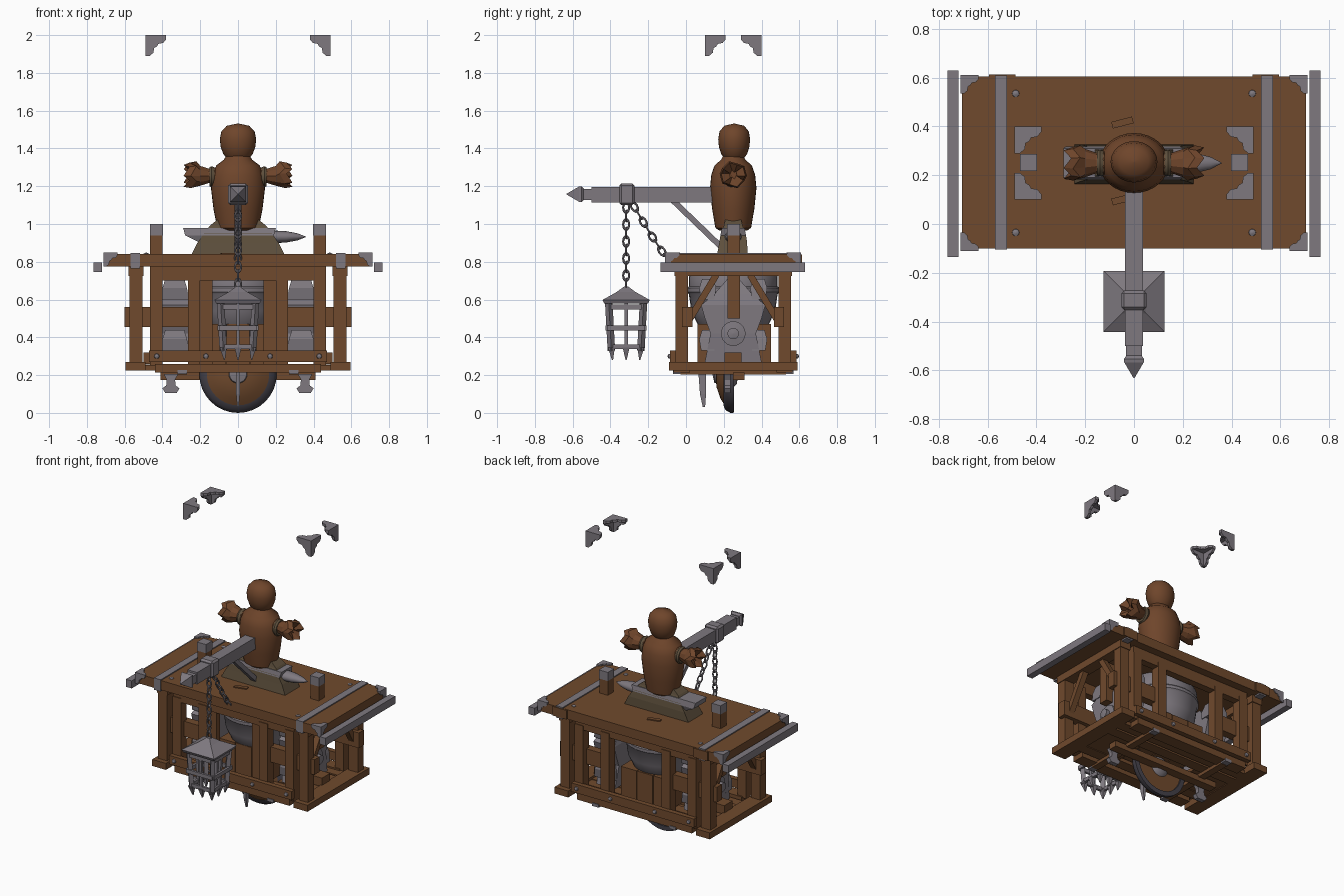
import bpy, bmesh, math
from mathutils import Vector, Matrix

if "Cube" in bpy.data.objects:
    bpy.data.objects.remove(bpy.data.objects["Cube"])


def material(name, r, g, b):
    m = bpy.data.materials.new(name)
    m.use_nodes = True
    m.diffuse_color = (r, g, b, 1)
    m.node_tree.nodes["Principled BSDF"].inputs["Base Color"].default_value = (r, g, b, 1)
    return m


WOOD = material("brown wood", .162, .068, .026)
LEATHER = material("red brown leather", .158, .06, .024)
METAL = material("grey metal", .21, .19, .213)
DARK = material("dark iron", .06, .055, .07)
STUMP = material("olive bark", .112, .08, .046)
MID = .25  # centre of the bench in depth


def finish(name, mat, bm, smooth=False):
    bmesh.ops.recalc_face_normals(bm, faces=bm.faces)
    me = bpy.data.meshes.new(name)
    bm.to_mesh(me)
    bm.free()
    me.materials.append(mat)
    ob = bpy.data.objects.new(name, me)
    bpy.context.collection.objects.link(ob)
    if smooth:
        bpy.ops.object.select_all(action='DESELECT')
        ob.select_set(True)
        bpy.context.view_layer.objects.active = ob
        bpy.ops.object.shade_smooth_by_angle(angle=math.radians(40))
    return ob


def box(name, mat, xs, ys, zs):
    bm = bmesh.new()
    lo, hi = Vector((xs[0], ys[0], zs[0])), Vector((xs[1], ys[1], zs[1]))
    size = [abs(v) for v in hi - lo]
    bmesh.ops.create_cube(bm, size=1, matrix=Matrix.Translation((lo + hi) / 2) @ Matrix.Diagonal((*size, 1)))
    return finish(name, mat, bm)


def bar(name, mat, p, q, w, d):
    """Rectangular bar between two points."""
    p, q = Vector(p), Vector(q)
    rot = (q - p).to_track_quat('Z', 'Y').to_matrix().to_4x4()
    bm = bmesh.new()
    bmesh.ops.create_cube(bm, size=1, matrix=Matrix.Translation((p + q) / 2) @ rot
                          @ Matrix.Diagonal((w, d, (q - p).length, 1)))
    return finish(name, mat, bm)


def loft(name, mat, sections):
    """Stack of rectangles (cx, cy, z, half x, half y)."""
    bm = bmesh.new()
    rings = [[bm.verts.new((cx + a * hx, cy + b * hy, z)) for a, b in ((-1, -1), (1, -1), (1, 1), (-1, 1))]
             for cx, cy, z, hx, hy in sections]
    for lo, hi in zip(rings, rings[1:]):
        for i in range(4):
            bm.faces.new((lo[i], lo[i - 3], hi[i - 3], hi[i]))
    bm.faces.new(rings[0])
    bm.faces.new(rings[-1])
    return finish(name, mat, bm)


def lathe(name, mat, profile, at, axis=(0, 0, 1), squash=1, segs=24, smooth=True, caps=True):
    """Spin (radius, height) points about an axis through a point."""
    bm = bmesh.new()
    rings = [[bm.verts.new((max(r, .001) * math.cos(math.tau * i / segs),
                            max(r, .001) * squash * math.sin(math.tau * i / segs), h))
              for i in range(segs)] for r, h in profile]
    for lo, hi in zip(rings, rings[1:]):
        for i in range(segs):
            bm.faces.new((lo[i - 1], lo[i], hi[i], hi[i - 1]))
    if caps:
        bm.faces.new(rings[0])
        bm.faces.new(rings[-1])
    bmesh.ops.remove_doubles(bm, verts=bm.verts, dist=.00001)
    rot = Vector(axis).to_track_quat('Z', 'Y').to_matrix().to_4x4() if axis[2] == 0 else Matrix()
    bm.transform(Matrix.Translation(at) @ rot)
    return finish(name, mat, bm, smooth)


def corner_bracket(name, corner, sx, sy, size):
    """Three lobed plates meeting at an upper corner."""
    outline = [(0, 0), (1, 0), (1, .2), (.85, .38), (.62, .42), (.55, .55), (.42, .62), (.38, .85), (.2, 1), (0, 1)]
    bm = bmesh.new()
    for k in range(3):
        layers = []
        for t in (0, .16):
            layer = []
            for u, v in outline:
                c = [u, v, t]
                c = c[k:] + c[:k]
                layer.append(bm.verts.new((corner[0] - sx * size * c[0], corner[1] - sy * size * c[1],
                                           corner[2] - size * c[2])))
            bm.faces.new(layer)
            layers.append(layer)
        for i in range(len(outline)):
            bm.faces.new((layers[0][i - 1], layers[0][i], layers[1][i], layers[1][i - 1]))
    return finish(name, METAL, bm)


def chain(name, p, q, count):
    p, q = Vector(p), Vector(q)
    step = (q - p) / count
    for i in range(count):
        bpy.ops.mesh.primitive_torus_add(major_segments=12, minor_segments=6, major_radius=.016, minor_radius=.0055)
        link = bpy.context.object
        link.name = name
        link.data.materials.append(METAL)
        turn = Matrix.Rotation(i % 2 * math.pi / 2, 4, 'Y')
        link.matrix_world = (Matrix.Translation(p + step * (i + .5)) @ step.to_track_quat('Y', 'X').to_matrix().to_4x4()
                             @ turn @ Matrix.Diagonal((1, 1.6, 1, 1)))


def span(a, b, s):
    return (a * s, b * s)


def depth(a, b, s):
    """Depth range mirrored about the bench centre, front when s is 1."""
    return (a, b) if s > 0 else (2 * MID - a, 2 * MID - b)


# Table top, legs and rails
box("table_top", WOOD, (-.705, .705), (-.1, .605), (.775, .84))
for s in (1, -1):
    box("side_rod", METAL, span(.72, .765, s), (-.135, .63), (.745, .797))
    box("top_strap", METAL, span(.52, .57, s), (-.105, .608), (.765, .847))
    box("strap_block", WOOD, span(.485, .595, s), (.6, .614), (.775, .838))
    box("post_wood", WOOD, span(.4, .465, s), (.22, .285), (.5, .94))
    box("post_cap", METAL, span(.398, .467, s), (.218, .287), (.94, 1))
    box("side_rail", WOOD, span(.49, .595, s), (-.09, .59), (.225, .27))
    box("side_apron", WOOD, span(.5, .58, s), (-.06, .56), (.725, .775))
    for f in (1, -1):
        corner_bracket("table_corner", (.712 * s, MID - .36 * f, .85), s, -f, .075)
        corner_bracket("floating_corner", (.49 * s, MID - .15 * f, 2), s, -f, .11)
        lathe("table_nail", METAL, [(.015, 0), (.014, .003), (.004, .008)], (.485 * s, MID - .285 * f, .84), segs=10)
        box("corner_leg", WOOD, span(.505, .575, s), depth(-.055, .01, f), (.25, .73))
        box("outer_leg", WOOD, span(.4, .465, s), depth(-.055, .01, f), (.25, .73))
        box("inner_leg", WOOD, span(.2, .265, s), depth(-.055, .01, f), (.25, .73))
        box("cross_plank", WOOD, span(.24, .6, s), depth(-.02, .035, f), (.455, .56))
        bar("knee_brace", WOOD, (.54 * s, MID - .24 * f, .48), (.54 * s, MID - .09 * f, .73), .04, .035)
        box("under_bracket", METAL, span(.27, .32, s), depth(-.07, -.03, f), (.205, .226))
        for x in (.43, .17):
            lathe("rail_bolt", METAL, [(.014, 0), (.012, .008), (0, .014)], (x * s, MID - .335 * f, .3), (0, -f, 0), segs=10)
for f in (1, -1):
    box("long_apron", WOOD, (-.465, .465), depth(-.05, 0, f), (.7, .775))
    box("long_rail", WOOD, (-.47, .47), depth(-.085, -.05, f), (.27, .33))
    box("floor_edge", WOOD, (-.44, .44), depth(-.065, .02, f), (.215, .26))
for y in (.1, .415):
    bar("wood_chip", WOOD, (-.09, y - .01, .841), (-.005, y + .012, .841), .028, .012)

# Floor planks and under frame
for y in (.045, .33, .42):
    box("floor_plank", WOOD, (-.49, .49), (y, y + .075), (.225, .25))
box("under_plank", WOOD, (-.41, .41), (.25, .31), (.175, .215))
for s in (1, -1):
    box("floor_end", WOOD, span(.22, .49, s), (.12, .33), (.23, .255))
    box("floor_joist", WOOD, span(.27, .32, s), (-.03, .53), (.203, .226))
    box("front_upright", WOOD, span(.135, .2, s), (-.04, -.005), (.25, .72))
    loft("hanging_claw", METAL, [(.355 * s, .22, z, hx, .015) for z, hx in
                                 ((.105, .03), (.13, .045), (.145, .025), (.175, .022), (.205, .038))])

# Hanging round shield with rim, strap and back plate
lathe("shield_face", WOOD, [(.18, .0), (.18, .03), (.13, .062), (.07, .083), (0, .09)], (0, .245, .205), (0, -1, 0), segs=32)
lathe("shield_rim", DARK, [(.172, -.01), (.204, -.008), (.205, .01), (.19, .036), (.165, .047), (.172, -.01)],
      (0, .245, .205), (0, -1, 0), segs=32, caps=False)
lathe("shield_boss", METAL, [(.055, .07), (.045, .095), (0, .105)], (0, .245, .205), (0, -1, 0))
lathe("shield_back_plate", METAL, [(.07, 0), (.05, .02), (0, .025)], (0, .25, .205), (0, 1, 0))
loft("hanging_blade", METAL, [(0, .095, .03, .004, .006), (0, .09, .1, .01, .016), (0, .085, .25, .01, .022)])

# Cauldron on a plank chest
lathe("cauldron", METAL, [(.12, .4), (.18, .45), (.222, .54), (.235, .63), (.245, .64), (.245, .66),
                           (.235, .67), (.235, .72), (.21, .77)], (0, MID, 0), segs=32)
for x in (-.125, 0, .125):
    box("chest_plank", WOOD, (x - .06, x + .06), (.06, .45), (.26, .47))

# Armour stored at both ends
for s in (1, -1):
    cx = .335 * s
    loft("breastplate", METAL, [(cx, MID, .27, .07, .15), (cx, MID, .42, .08, .12), (cx, MID, .5, .08, .15),
                                (cx, MID, .57, .08, .17), (cx, MID, .63, .06, .1), (cx, MID, .71, .03, .03)])
    lathe("armour_boss", METAL, [(.065, 0), (.065, .03), (.03, .035), (.03, .06), (0, .065)], (.4 * s, MID, .42), (s, 0, 0))
    box("armour_foot", WOOD, span(.41, .5, s), (.205, .295), (.26, .32))
    for f in (1, -1):
        y = MID - .135 * f
        for z in (.33, .6):
            loft("armour_plate", METAL, [(cx, y, z, .075, .035), (cx, y, z + .06, .065, .045), (cx, y, z + .11, .05, .03)])

# Stump and anvil
loft("stump", STUMP, [(0, MID - .005, .84, .245, .08), (0, MID, .9, .215, .074), (0, MID, .95, .18, .066),
                      (0, MID, .99, .15, .05), (0, MID, 1.03, .1, .04)])
loft("anvil_body", METAL, [(-.04, MID, .905, .17, .055), (-.045, MID, .94, .235, .068), (-.045, MID, .978, .245, .06)])
lathe("anvil_horn", METAL, [(.045, 0), (.04, .07), (.025, .13), (0, .175)], (.185, MID, .932), (1, 0, 0), .75, 16)

# Mannequin
lathe("torso", LEATHER, [(.085, .965), (.11, .98), (.13, 1.08), (.143, 1.19), (.135, 1.26), (.115, 1.31), (.075, 1.34),
                         (.06, 1.365)], (0, MID, 0), squash=.86, segs=32)
lathe("head", LEATHER, [(.06, 1.35), (.078, 1.37), (.092, 1.41), (.096, 1.45), (.088, 1.49), (.06, 1.52), (0, 1.532)],
      (0, MID + .005, 0), squash=.88, segs=32)
for s in (1, -1):
    lathe("sleeve_cord", STUMP, [(.05, .125), (.056, .14), (.05, .152)], (0, MID, 1.25), (s, 0, 0))
    sleeve = lathe("tied_sleeve", LEATHER, [(.05, .12), (.042, .155), (.058, .2), (.072, .25), (.064, .288), (.02, .25)],
                   (0, MID, 1.255), (s, 0, 0), .95, 10, False)
    # ragged hem made by pulling alternate outer points inward
    for i, v in enumerate(sleeve.data.vertices):
        if abs(v.co.x) > .23 and i % 2:
            v.co.x -= .03 * s
            v.co.z += .012

# Spear beam with collar and brace
box("beam", METAL, (-.037, .037), (-.5, .15), (1.115, 1.197))
box("beam_neck", METAL, (-.032, .032), (-.56, -.5), (1.128, 1.184))
tip = loft("beam_tip", METAL, [(0, 1.158, z, h, h) for z, h in ((.54, .03), (.553, .042), (.567, .04), (.632, .002))])
tip.data.transform(Matrix.Rotation(math.pi / 2, 4, 'X'))
collar = box("beam_collar", METAL, (-.052, .052), (-.353, -.272), (1.1, 1.215))
bevel = collar.modifiers.new("rounded", 'BEVEL')
bevel.width = .012
bar("beam_brace", METAL, (0, -.075, 1.13), (0, .19, .875), .035, .03)

# Chains and lantern
LY = -.317
chain("lantern_chain", (0, LY, 1.11), (0, LY, .66), 10)
chain("slack_chain", (0, -.285, 1.11), (0, -.19, .95), 4)
chain("slack_chain", (0, -.19, .95), (0, -.09, .8), 4)
loft("lantern_roof", METAL, [(0, LY, .578, .115, .115), (0, LY, .598, .125, .125), (0, LY, .64, .05, .05), (0, LY, .668, .012, .012)])
for a in (-1, 0, 1):
    for b in (-1, 0, 1):
        if a or b:
            w = .028 if a and b else .018
            bar("lantern_bar", METAL, (a * .092, LY + b * .092, .585), (a * .078, LY + b * .078, .33), w, w)
            loft("lantern_spike", METAL, [(a * .072, LY + b * .072, .28, .003, .003), (a * .078, LY + b * .078, .345, .018, .018)])
for z, h in ((.56, .092), (.45, .1), (.35, .082)):
    for s in (1, -1):
        box("lantern_band", METAL, (-h, h), (LY + s * h - .008, LY + s * h + .008), (z - .013, z + .013))
        box("lantern_band", METAL, (s * h - .008, s * h + .008), (LY - h, LY + h), (z - .013, z + .013))
